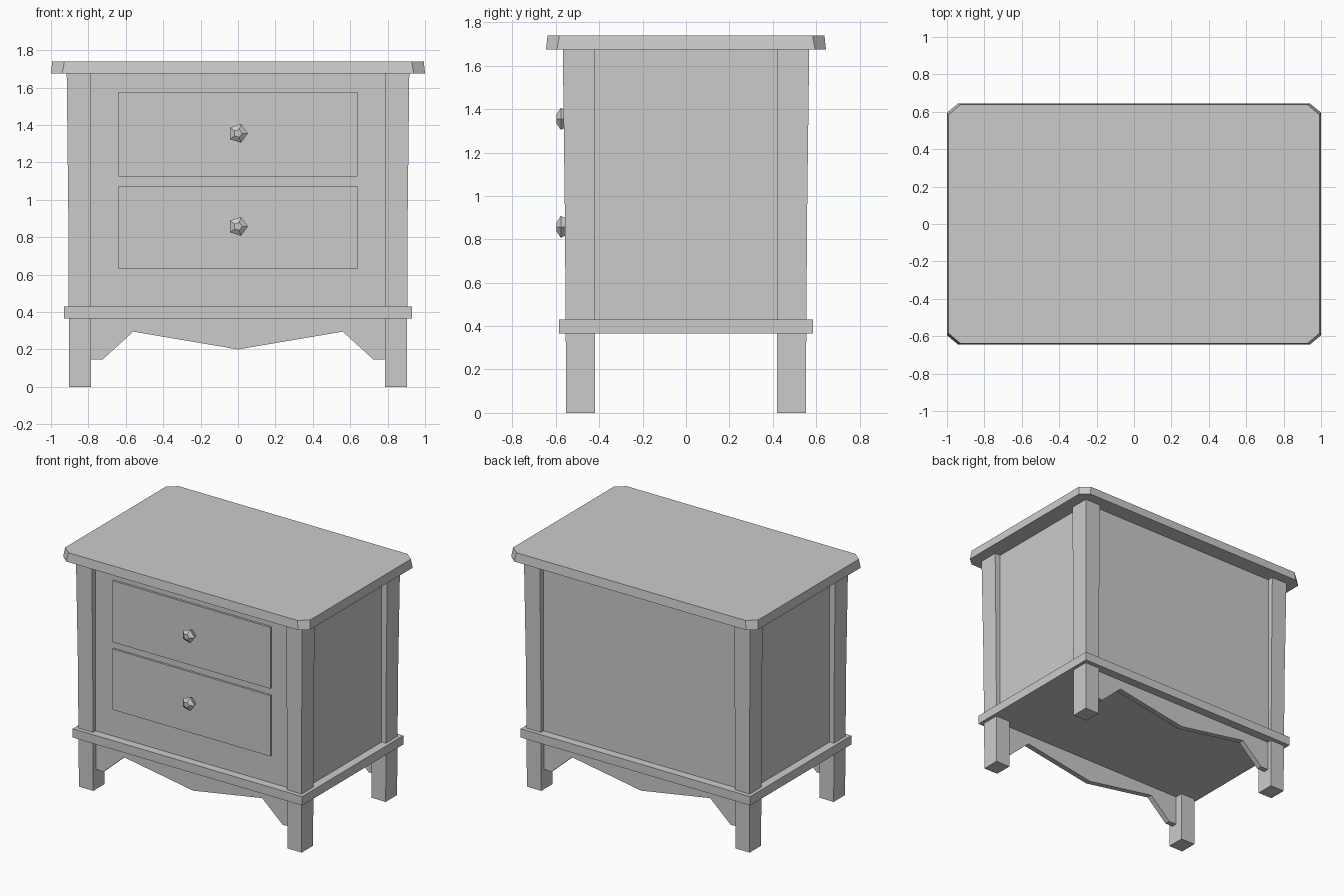
import bpy, bmesh
from math import cos, sin, tau

cube = bpy.data.objects.get("Cube")
if cube:
    bpy.data.objects.remove(cube, do_unlink=True)

grey = bpy.data.materials.new("plain grey")
grey.use_nodes = True
grey.diffuse_color = (0.6, 0.6, 0.6, 1)
grey.node_tree.nodes["Principled BSDF"].inputs["Base Color"].default_value = (0.6, 0.6, 0.6, 1)


def loft(name, rings):
    """Join equal-sized rings of points into a closed solid."""
    bm = bmesh.new()
    loops = [[bm.verts.new(p) for p in ring] for ring in rings]
    for a, b in zip(loops, loops[1:]):
        for i in range(len(a)):
            j = (i + 1) % len(a)
            bm.faces.new((a[i], a[j], b[j], b[i]))
    bm.faces.new(loops[0])
    bm.faces.new(loops[-1])
    bmesh.ops.recalc_face_normals(bm, faces=bm.faces)
    mesh = bpy.data.meshes.new(name)
    bm.to_mesh(mesh)
    bm.free()
    mesh.materials.append(grey)
    obj = bpy.data.objects.new(name, mesh)
    bpy.context.collection.objects.link(obj)
    return obj


def rect(x0, x1, y0, y1, z):
    return [(x0, y0, z), (x1, y0, z), (x1, y1, z), (x0, y1, z)]


def box(name, x0, x1, y0, y1, z0, z1):
    return loft(name, [rect(x0, x1, y0, y1, z) for z in (z0, z1)])


def clipped(x, y, cx, cy, z):
    """Rectangle with its four corners cut off."""
    return [(x, cy - y, z), (x, y - cy, z), (x - cx, y, z), (cx - x, y, z),
            (-x, y - cy, z), (-x, cy - y, z), (cx - x, -y, z), (x - cx, -y, z)]


# Carcass, base moulding and table top
box("carcass", -0.87, 0.87, -0.525, 0.525, 0.40, 1.69)
box("base_moulding", -0.93, 0.93, -0.585, 0.585, 0.365, 0.43)
loft("table_top", [clipped(1.0, 0.645, 0.06, 0.05, 1.675),
                   clipped(0.993, 0.638, 0.065, 0.055, 1.74)])

# Corner posts, flaring slightly towards the top
for side, sx in (("left", 1), ("right", -1)):
    for end, sy in (("front", -1), ("back", 1)):
        loft(f"{end}_{side}_post",
             [rect(sx * 0.787, sx * x, sy * 0.42, sy * y, z)
              for x, y, z in ((0.903, 0.552, 0), (0.907, 0.558, 0.9), (0.916, 0.568, 1.69))])

# Shaped aprons below the moulding
half = [(0.80, 0.38), (0.80, 0.145), (0.725, 0.145), (0.56, 0.295)]
outline = half + [(0, 0.2)] + [(-x, z) for x, z in reversed(half)]
for end, sy in (("front", -1), ("back", 1)):
    loft(f"{end}_apron", [[(x, sy * y, z) for x, z in outline] for y in (0.48, 0.52)])

# Drawer fronts with five-sided knobs
for level, z0, z1 in (("lower", 0.63, 1.075), ("upper", 1.125, 1.575)):
    box(f"{level}_drawer", -0.64, 0.64, -0.54, -0.50, z0, z1)
    mid = (z0 + z1) / 2
    loft(f"{level}_knob",
         [[(r * cos(tau * i / 5), y, mid + 0.005 + r * sin(tau * i / 5)) for i in range(5)]
          for r, y in ((0.03, -0.53), (0.053, -0.577), (0.022, -0.597))])
